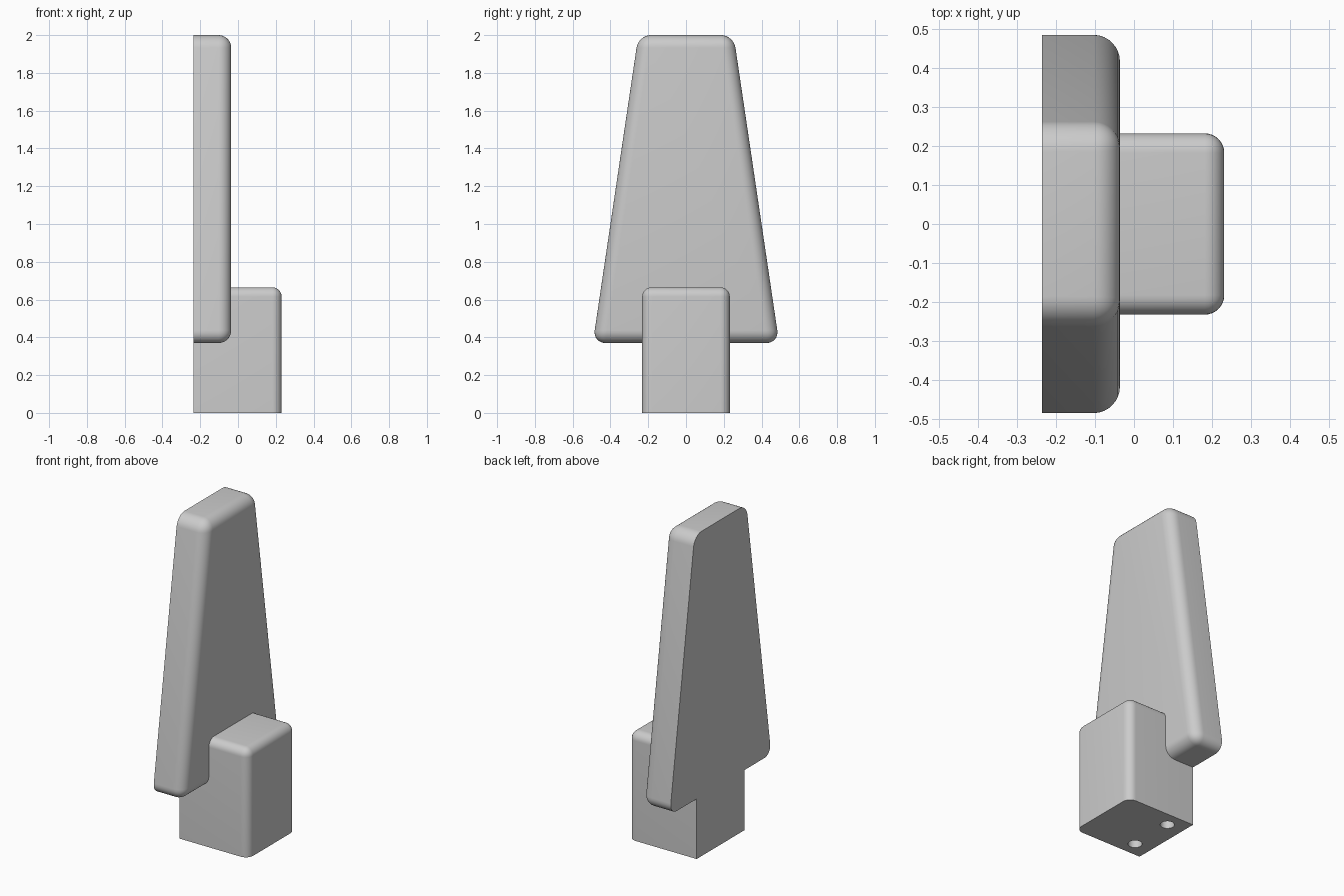
import bpy
import bmesh
from math import radians

if "Cube" in bpy.data.objects:
    bpy.data.objects.remove(bpy.data.objects["Cube"], do_unlink=True)

BACK = -0.235

# One plain grey for everything
GREY = (0.6, 0.6, 0.6, 1)
grey = bpy.data.materials.new("plain grey")
grey.use_nodes = True
grey.diffuse_color = GREY
grey.node_tree.nodes["Principled BSDF"].inputs["Base Color"].default_value = GREY


def rounded_box(name, low, high, radius, sharp_bottom=False, flare=0):
    """Box with a flat, sharp-edged back; flare widens it in y towards the bottom."""
    bm = bmesh.new()
    bmesh.ops.create_cube(bm, size=1)
    for v in bm.verts:
        for i in range(3):
            v.co[i] = low[i] if v.co[i] < 0 else high[i]

    def stays_sharp(edge):
        ends = [v.co for v in edge.verts]
        on_back = all(c.x < BACK + 0.001 for c in ends)
        on_bottom = all(c.z < low[2] + 0.001 for c in ends)
        return on_back or (sharp_bottom and on_bottom)

    edges = [e for e in bm.edges if not stays_sharp(e)]
    bmesh.ops.bevel(bm, geom=edges, offset=radius, segments=8,
                    profile=0.5, affect='EDGES')
    for v in bm.verts:
        side = 1 if v.co.y > 0 else -1
        v.co.y += side * flare * (high[2] - v.co.z)
    bmesh.ops.recalc_face_normals(bm, faces=bm.faces)
    mesh = bpy.data.meshes.new(name)
    bm.to_mesh(mesh)
    bm.free()
    mesh.materials.append(grey)
    obj = bpy.data.objects.new(name, mesh)
    bpy.context.collection.objects.link(obj)
    return obj


# Tall tapered plate and the square base block
plate = rounded_box("tapered_plate", (BACK, -0.252, 0.37), (-0.036, 0.252, 2),
                    0.067, flare=0.148)
block = rounded_box("base_block", (BACK, -0.232, 0), (0.231, 0.232, 0.665),
                    0.05, sharp_bottom=True)

# Two round sockets in the underside of the block
for side, label in ((1, "left"), (-1, "right")):
    bpy.ops.mesh.primitive_cylinder_add(vertices=32, radius=0.04, depth=0.5,
                                        location=(-0.125, side * 0.14, 0))
    cutter = bpy.context.object
    cutter.name = label + "_socket_cutter"
    cutter.data.materials.append(grey)
    cutter.hide_render = True
    cutter.display_type = 'WIRE'
    cut = block.modifiers.new(label + " socket", 'BOOLEAN')
    cut.operation = 'DIFFERENCE'
    cut.solver = 'EXACT'
    cut.object = cutter
    bpy.ops.object.select_all(action='DESELECT')
    block.select_set(True)
    bpy.context.view_layer.objects.active = block
    bpy.ops.object.modifier_apply(modifier=cut.name)
    bpy.data.objects.remove(cutter, do_unlink=True)

# Smooth rounds, crisp edges
bpy.ops.object.select_all(action='DESELECT')
for obj in (plate, block):
    obj.select_set(True)
bpy.context.view_layer.objects.active = plate
bpy.ops.object.shade_smooth_by_angle(angle=radians(35))
